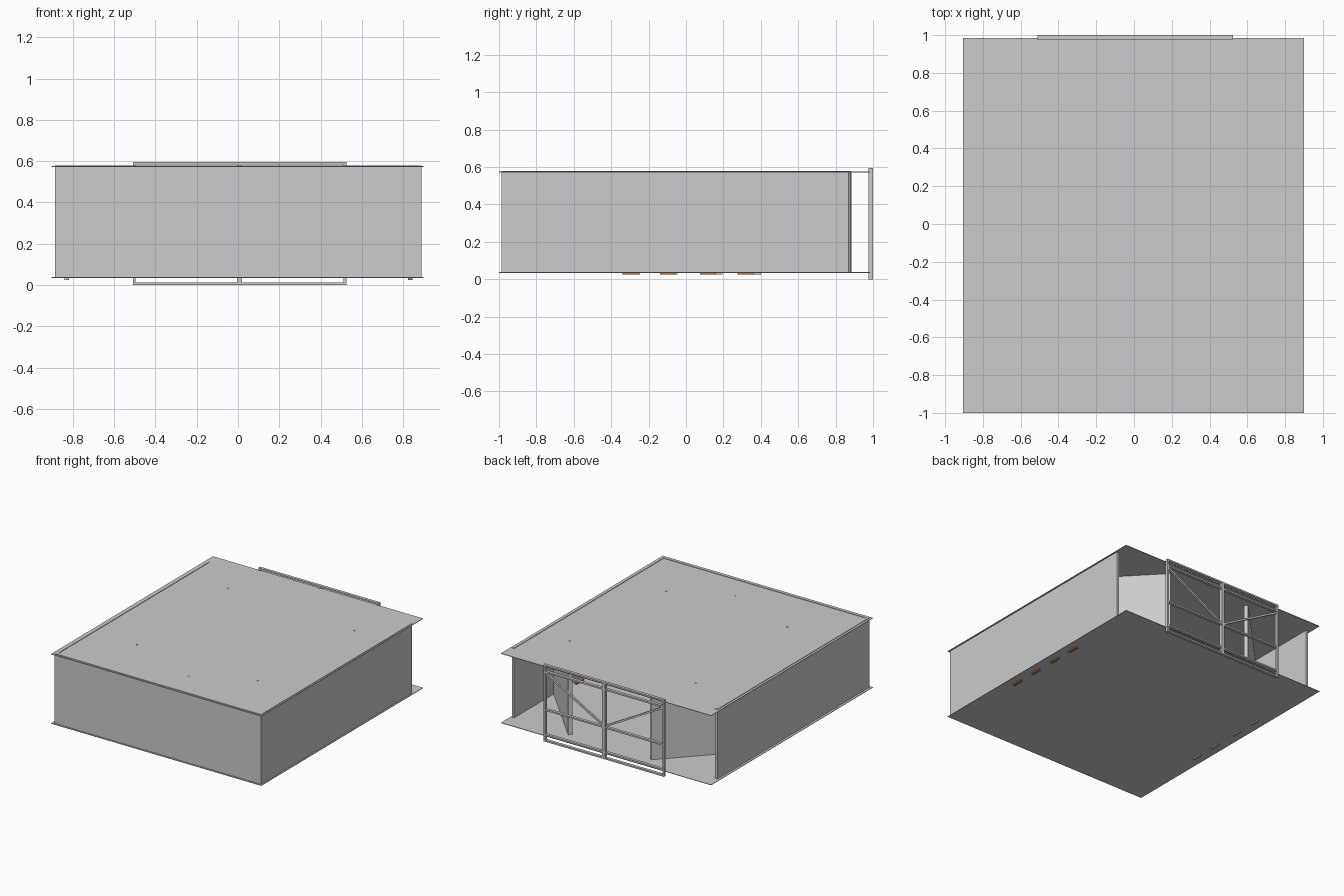
import bpy, math
from mathutils import Vector

if "Cube" in bpy.data.objects:
    bpy.data.objects.remove(bpy.data.objects["Cube"])


def box(name, lo, hi, mat=None):
    """Axis-aligned box from two corners."""
    lo, hi = Vector(lo), Vector(hi)
    bpy.ops.mesh.primitive_cube_add(size=1, location=(lo + hi) / 2)
    ob = bpy.context.object
    ob.name = name
    ob.scale = hi - lo
    if mat:
        ob.data.materials.append(mat)
    return ob


def panel(name, p, q, thick, z0, z1):
    """Upright panel standing between two floor points."""
    p, q = Vector(p), Vector(q)
    d, m = q - p, (p + q) / 2
    bpy.ops.mesh.primitive_cube_add(size=1, location=(m.x, m.y, (z0 + z1) / 2))
    ob = bpy.context.object
    ob.name = name
    ob.scale = (d.length, thick, z1 - z0)
    ob.rotation_euler.z = math.atan2(d.y, d.x)


def brace(name, x0, z0, x1, z1, y, w):
    """Sloping bar in the plane of the gate."""
    dx, dz = x1 - x0, z1 - z0
    bpy.ops.mesh.primitive_cube_add(size=1, location=((x0 + x1) / 2, y, (z0 + z1) / 2))
    ob = bpy.context.object
    ob.name = name
    ob.scale = (math.hypot(dx, dz), w, w)
    ob.rotation_euler.y = -math.atan2(dz, dx)


orange = bpy.data.materials.new("orange")
orange.diffuse_color = (0.62, 0.2, 0.04, 1)
orange.use_nodes = True
orange.node_tree.nodes["Principled BSDF"].inputs["Base Color"].default_value = orange.diffuse_color

# Floor and roof sheets
box("floor", (-0.905, -1.0, 0.034), (0.9, 0.985, 0.038))
box("roof", (-0.905, -1.0, 0.572), (0.9, 0.985, 0.576))

# Outer walls, just poking through the roof
box("front_wall", (-0.887, -0.987, 0.034), (0.889, -0.967, 0.58))
box("left_wall", (-0.887, -0.987, 0.034), (-0.867, 0.88, 0.58))
box("right_wall", (0.869, -0.987, 0.034), (0.889, 0.868, 0.58))

# Angled inner panels across the corners and a front one
corners = [((0.385, 0.87), (0.87, 0.36)), ((-0.31, 0.875), (-0.87, 0.29)),
           ((0.33, -0.82), (0.80, -0.30)), ((-0.27, -0.80), (-0.78, -0.28)),
           ((-0.20, -0.75), (0.40, -0.75))]
for i, (p, q) in enumerate(corners):
    panel(f"inner_panel_{i}", p, q, 0.03, 0.036, 0.574)

# Small pins through the roof above the panels
for x, y in [(-0.51, 0.61), (0.62, 0.54), (0.54, -0.53), (-0.5, -0.53), (0.1, -0.75)]:
    bpy.ops.mesh.primitive_cylinder_add(vertices=8, radius=0.005, depth=0.03,
                                        location=(x, y, 0.565))
    bpy.context.object.name = "roof_pin"

# Floor strips along both side walls
for y in (-0.34, -0.14, 0.075, 0.275):
    box("right_strip", (0.825, y, 0.025), (0.845, y + 0.085, 0.05), orange)
for y in (-0.33, -0.13, 0.11, 0.315):
    box("left_strip", (-0.84, y, 0.025), (-0.82, y + 0.085, 0.05))

# Two-leaf back gate: frames, rails and braces
Y0, Y1, MID = 0.977, 1.0, 0.007
for side, x0, x1 in (("left", -0.51, MID), ("right", MID, 0.525)):
    for x in (x0, x1 - 0.013):
        box(f"gate_{side}_post", (x, Y0, 0), (x + 0.013, Y1, 0.595))
    for z in (0.0, 0.045, 0.24, 0.535, 0.583):
        box(f"gate_{side}_rail", (x0, Y0, z), (x1, Y1, z + 0.012))
brace("gate_left_brace", -0.505, 0.535, MID, 0.25, 0.988, 0.014)
brace("gate_right_brace", 0.52, 0.535, MID, 0.25, 0.988, 0.014)
